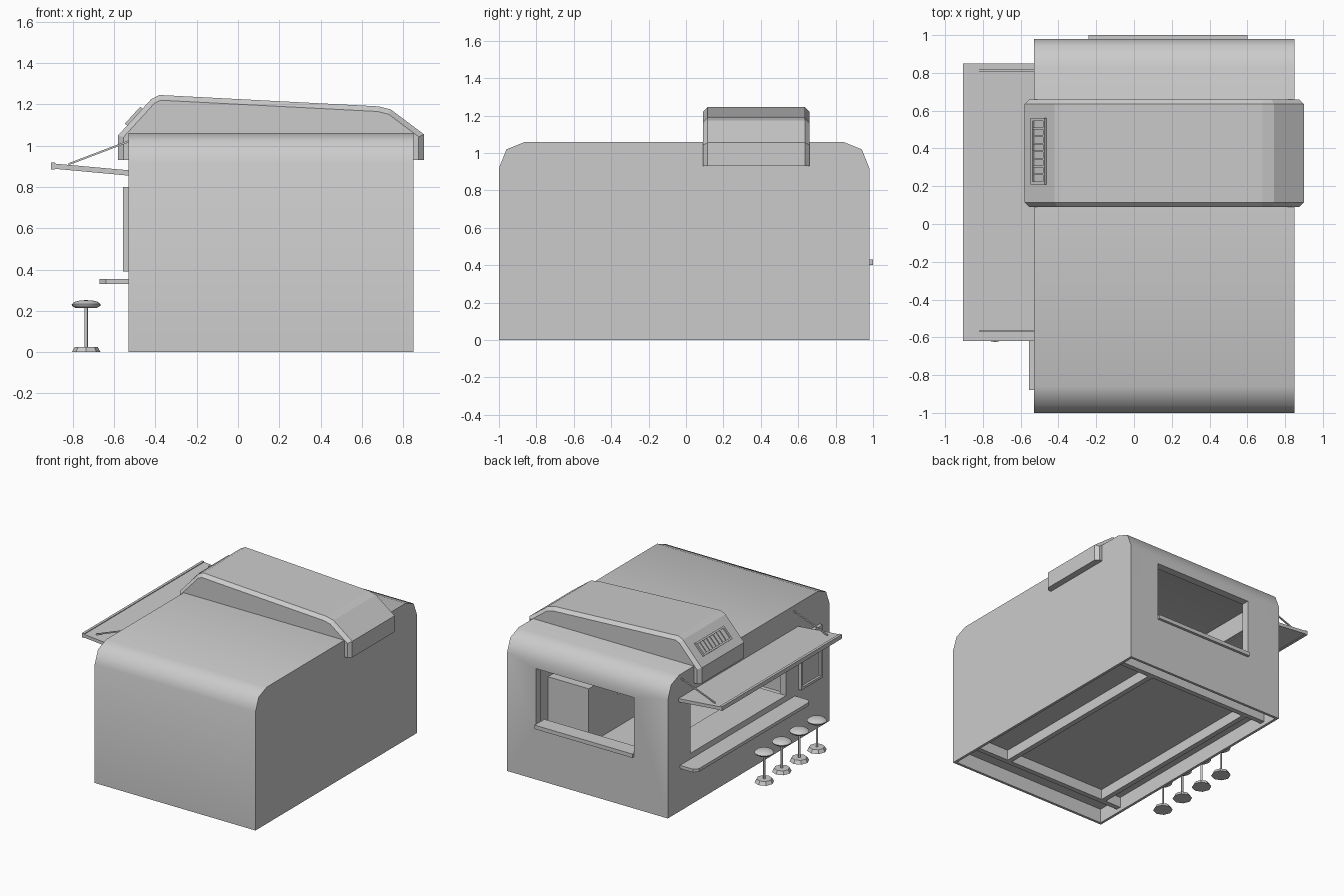
import bpy, bmesh, math
from mathutils import Vector, Matrix

if "Cube" in bpy.data.objects:
    bpy.data.objects.remove(bpy.data.objects["Cube"], do_unlink=True)

grey = bpy.data.materials.new("plain grey")
grey.use_nodes = True
grey.diffuse_color = (0.6, 0.6, 0.6, 1)
grey.node_tree.nodes["Principled BSDF"].inputs["Base Color"].default_value = (0.6, 0.6, 0.6, 1)


def finish(name, bm, smooth=None):
    bmesh.ops.recalc_face_normals(bm, faces=bm.faces)
    mesh = bpy.data.meshes.new(name)
    bm.to_mesh(mesh)
    bm.free()
    mesh.materials.append(grey)
    obj = bpy.data.objects.new(name, mesh)
    bpy.context.collection.objects.link(obj)
    if smooth:
        shade(obj, smooth)
    return obj


def shade(obj, degrees):
    bpy.ops.object.select_all(action="DESELECT")
    obj.select_set(True)
    bpy.context.view_layer.objects.active = obj
    bpy.ops.object.shade_smooth_by_angle(angle=math.radians(degrees))


def boxes(name, ranges, matrix=Matrix()):
    """One object made of boxes, each given as (x0, x1, y0, y1, z0, z1)."""
    bm = bmesh.new()
    for x0, x1, y0, y1, z0, z1 in ranges:
        place = Matrix.Translation(((x0 + x1) / 2, (y0 + y1) / 2, (z0 + z1) / 2))
        size = Matrix.Diagonal((x1 - x0, y1 - y0, z1 - z0, 1))
        bmesh.ops.create_cube(bm, size=1, matrix=matrix @ place @ size)
    return finish(name, bm)


def prism_mesh(points, axis, start, end):
    """Profile in the two other axes, extruded along the given axis."""
    bm = bmesh.new()
    verts = []
    for p in points:
        co = list(p)
        co.insert(axis, start)
        verts.append(bm.verts.new(co))
    face = bm.faces.new(verts)
    new = bmesh.ops.extrude_face_region(bm, geom=[face])["geom"]
    step = Vector((0, 0, 0))
    step[axis] = end - start
    bmesh.ops.translate(bm, vec=step, verts=[g for g in new if isinstance(g, bmesh.types.BMVert)])
    return bm


def prism(name, points, axis, start, end):
    return finish(name, prism_mesh(points, axis, start, end))


def lathe(name, profile, sides, location, smooth=None):
    bm = bmesh.new()
    verts = [bm.verts.new((r, 0, z)) for r, z in profile]
    edges = [bm.edges.new(pair) for pair in zip(verts, verts[1:])]
    bmesh.ops.spin(bm, geom=verts + edges, axis=(0, 0, 1), cent=(0, 0, 0),
                   angle=math.tau, steps=sides)
    bmesh.ops.remove_doubles(bm, verts=bm.verts, dist=0.0005)
    bmesh.ops.translate(bm, vec=location, verts=bm.verts)
    return finish(name, bm, smooth)


def cut(obj, cutter):
    mod = obj.modifiers.new("cut", "BOOLEAN")
    mod.operation = "DIFFERENCE"
    mod.solver = "EXACT"
    mod.object = cutter
    bpy.context.view_layer.objects.active = obj
    bpy.ops.object.modifier_apply(modifier=mod.name)
    bpy.data.objects.remove(cutter, do_unlink=True)


# Body shell with rounded roof edges, hollow room, underside recess and hatches
outer = [(-1, 0), (-1, 0.92), (-0.96, 1.02), (-0.86, 1.06),
         (0.84, 1.06), (0.94, 1.02), (0.98, 0.92), (0.98, 0)]
inner = [(-0.94, 0.15), (-0.94, 0.9), (-0.91, 0.98), (-0.84, 1.01),
         (0.82, 1.01), (0.89, 0.98), (0.92, 0.9), (0.92, 0.15)]
body = prism("body", outer, 0, -0.53, 0.85)
cut(body, prism("room_cutter", inner, 0, -0.48, 0.8))
cut(body, boxes("underside_cutter", [(-0.51, 0.83, -0.98, 0.96, -0.1, 0.11)]))
cut(body, boxes("end_window_cutter", [(-0.24, 0.6, 0.85, 1.1, 0.4, 0.86)]))
cut(body, boxes("serving_hatch_cutter", [(-0.6, -0.42, -0.47, 0.7, 0.4, 0.86)]))
shade(body, 50)

# Chassis beams below the floor
boxes("chassis_beams", [
    (0.5, 0.54, -0.76, 0.8, 0.03, 0.12),
    (-0.375, -0.335, -0.76, 0.8, 0.03, 0.12),
    (-0.515, 0.835, 0.8, 0.84, 0.03, 0.12),
    (-0.515, 0.835, -0.8, -0.76, 0.03, 0.12)])

# Window sill and serving shelf
boxes("window_sill", [(-0.24, 0.6, 0.88, 1.0, 0.4, 0.43)])
prism("serving_shelf", [(-0.5, -0.58), (-0.64, -0.58), (-0.67, -0.55),
                        (-0.67, 0.8), (-0.64, 0.83), (-0.5, 0.83)], 2, 0.33, 0.355)

# Interior fittings
boxes("tall_cabinet", [(0.45, 0.81, 0.2, 0.55, 0.14, 0.58)])
boxes("back_counter", [(0.45, 0.81, -0.93, 0.2, 0.14, 0.4)])
boxes("wall_shelf", [(0.58, 0.81, -0.93, 0.2, 0.62, 0.64)])
boxes("inside_counter", [(-0.49, -0.28, -0.47, 0.7, 0.36, 0.4)])

# Roof unit: a saddle over the roof with chamfered side edges
saddle = [(-0.58, 0.93), (-0.58, 1.05), (-0.42, 1.225), (-0.38, 1.245), (0.68, 1.19),
          (0.74, 1.175), (0.9, 1.055), (0.9, 0.93),
          (0.84, 0.93), (0.84, 1.04), (-0.52, 1.04), (-0.52, 0.93)]
bm = prism_mesh(saddle, 1, 0.09, 0.66)
rim = []
for edge in bm.edges:
    mid = (edge.verts[0].co + edge.verts[1].co) / 2
    along = abs(edge.verts[0].co.y - edge.verts[1].co.y) < 0.01
    if along and mid.z > 0.94 and (mid.z > 1.045 or abs(mid.x - 0.16) > 0.7):
        rim.append(edge)
bmesh.ops.bevel(bm, geom=rim, offset=0.025, segments=1, affect="EDGES")
finish("roof_unit", bm)

# Vent on the slope of the roof unit: frame, slats and backing
slope = Matrix.Translation((-0.5, 0.385, 1.138)) @ Matrix.Rotation(math.radians(-47.5), 4, "Y")
vent = [(-0.055, 0.055, side * 0.168 - 0.007, side * 0.168 + 0.007, -0.02, 0.014) for side in (-1, 1)]
vent += [(side * 0.048 - 0.007, side * 0.048 + 0.007, -0.161, 0.161, -0.02, 0.014) for side in (-1, 1)]
vent += [(-0.041, 0.041, y * 0.04 - 0.005, y * 0.04 + 0.005, -0.02, 0.01) for y in range(-3, 4)]
vent += [(-0.041, 0.041, -0.161, 0.161, -0.02, 0.003)]
boxes("roof_vent", vent, slope)

# Awning with front rail and end stays
prism("awning", [(-0.5, 0.852), (-0.5, 0.878), (-0.89, 0.913), (-0.89, 0.888)], 1, -0.62, 0.85)
boxes("awning_rail", [(-0.905, -0.885, -0.62, 0.85, 0.885, 0.918)])
for y in (-0.565, 0.812):
    prism("awning_stay", [(-0.82, 0.905), (-0.82, 0.915), (-0.51, 1.033), (-0.51, 1.023)],
          1, y - 0.005, y + 0.005)

# Framed notice board beside the hatch
boxes("notice_board", [
    (-0.54, -0.52, -0.87, -0.63, 0.4, 0.79),
    (-0.557, -0.52, -0.88, -0.86, 0.39, 0.8),
    (-0.557, -0.52, -0.64, -0.62, 0.39, 0.8),
    (-0.557, -0.52, -0.86, -0.64, 0.78, 0.8),
    (-0.557, -0.52, -0.86, -0.64, 0.39, 0.41)])

# Row of stools
for i in range(4):
    spot = (-0.735, 0.09 - 0.215 * i, 0)
    lathe("stool_base", [(0, 0), (0.07, 0), (0.055, 0.026), (0, 0.026)], 8, spot)
    lathe("stool_pole", [(0, 0.02), (0.008, 0.02), (0.008, 0.22), (0, 0.22)], 8, spot, 50)
    lathe("stool_seat", [(0, 0.213), (0.05, 0.213), (0.068, 0.224), (0.07, 0.232),
                         (0.055, 0.244), (0.03, 0.25), (0, 0.252)], 16, spot, 50)
